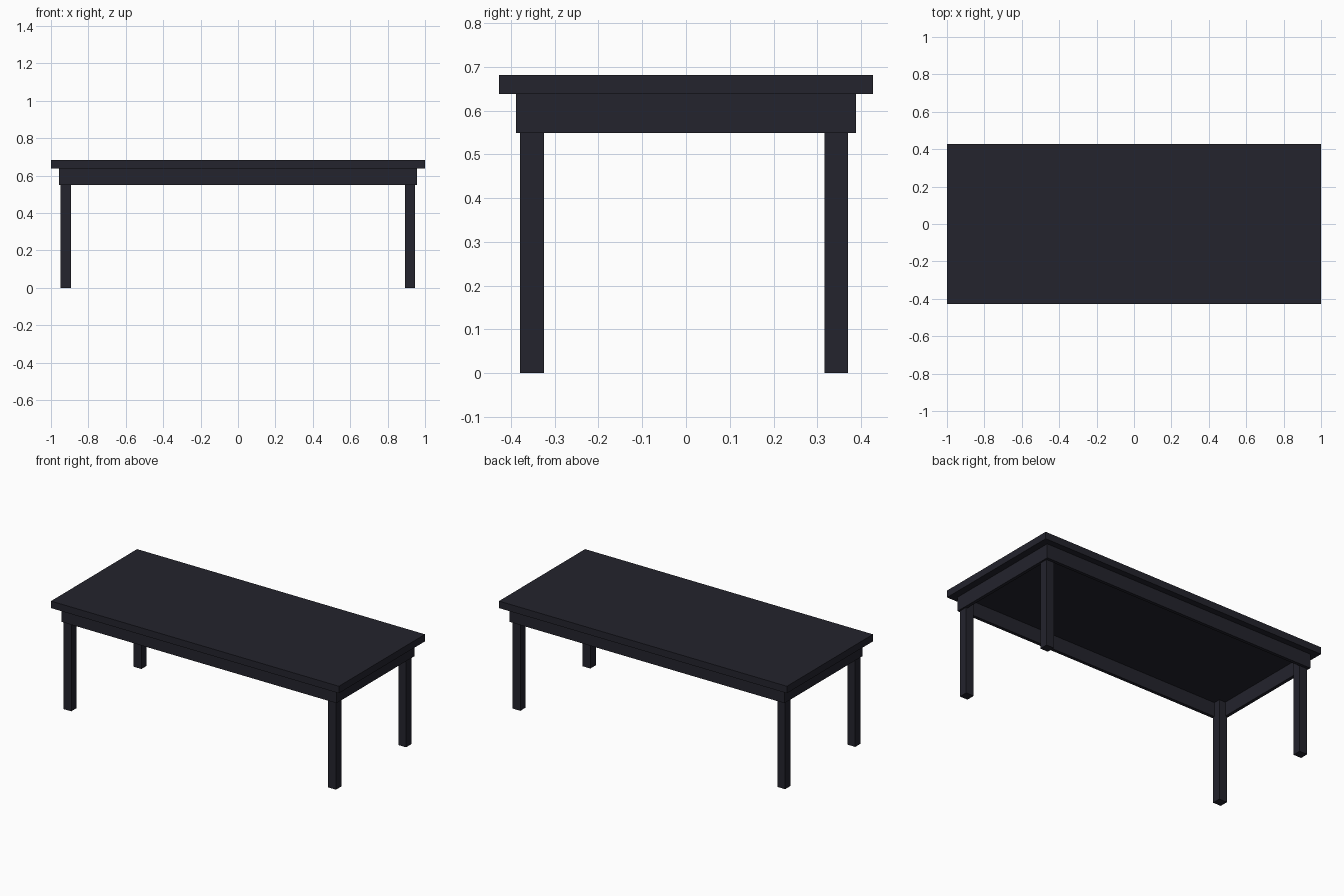
import bpy

if "Cube" in bpy.data.objects:
    bpy.data.objects.remove(bpy.data.objects["Cube"])

# One dark finish for the whole table
dark = bpy.data.materials.new("dark charcoal")
dark.diffuse_color = (0.017, 0.017, 0.026, 1)
dark.use_nodes = True
dark.node_tree.nodes["Principled BSDF"].inputs["Base Color"].default_value = dark.diffuse_color


def box(name, x, y, z):
    """Box given its (min, max) range on each axis."""
    lo, hi = zip(x, y, z)
    bpy.ops.mesh.primitive_cube_add(size=1, location=[(a + b) / 2 for a, b in zip(lo, hi)])
    ob = bpy.context.object
    ob.name = name
    ob.scale = [b - a for a, b in zip(lo, hi)]
    bpy.ops.object.transform_apply(location=False, rotation=False, scale=True)
    ob.data.materials.append(dark)
    return ob


TOP, UNDER, APRON = 0.682, 0.638, 0.549   # heights
AX, AY, T = 0.956, 0.388, 0.02            # apron half sizes and board thickness

# Table top
box("table_top", (-1, 1), (-0.427, 0.427), (UNDER, TOP))

# Apron: an open frame of four boards under the top
box("front_apron", (-AX, AX), (-AY, -AY + T), (APRON, UNDER))
box("back_apron", (-AX, AX), (AY - T, AY), (APRON, UNDER))
box("left_apron", (-AX, -AX + T), (-AY + T, AY - T), (APRON, UNDER))
box("right_apron", (AX - T, AX), (-AY + T, AY - T), (APRON, UNDER))

# Square legs, running up inside the apron corners
for side, x in (("left", (-0.948, -0.893)), ("right", (0.892, 0.946))):
    for end, y in (("front", (-0.379, -0.325)), ("back", (0.317, 0.37))):
        box(f"{end}_{side}_leg", x, y, (0, UNDER))
